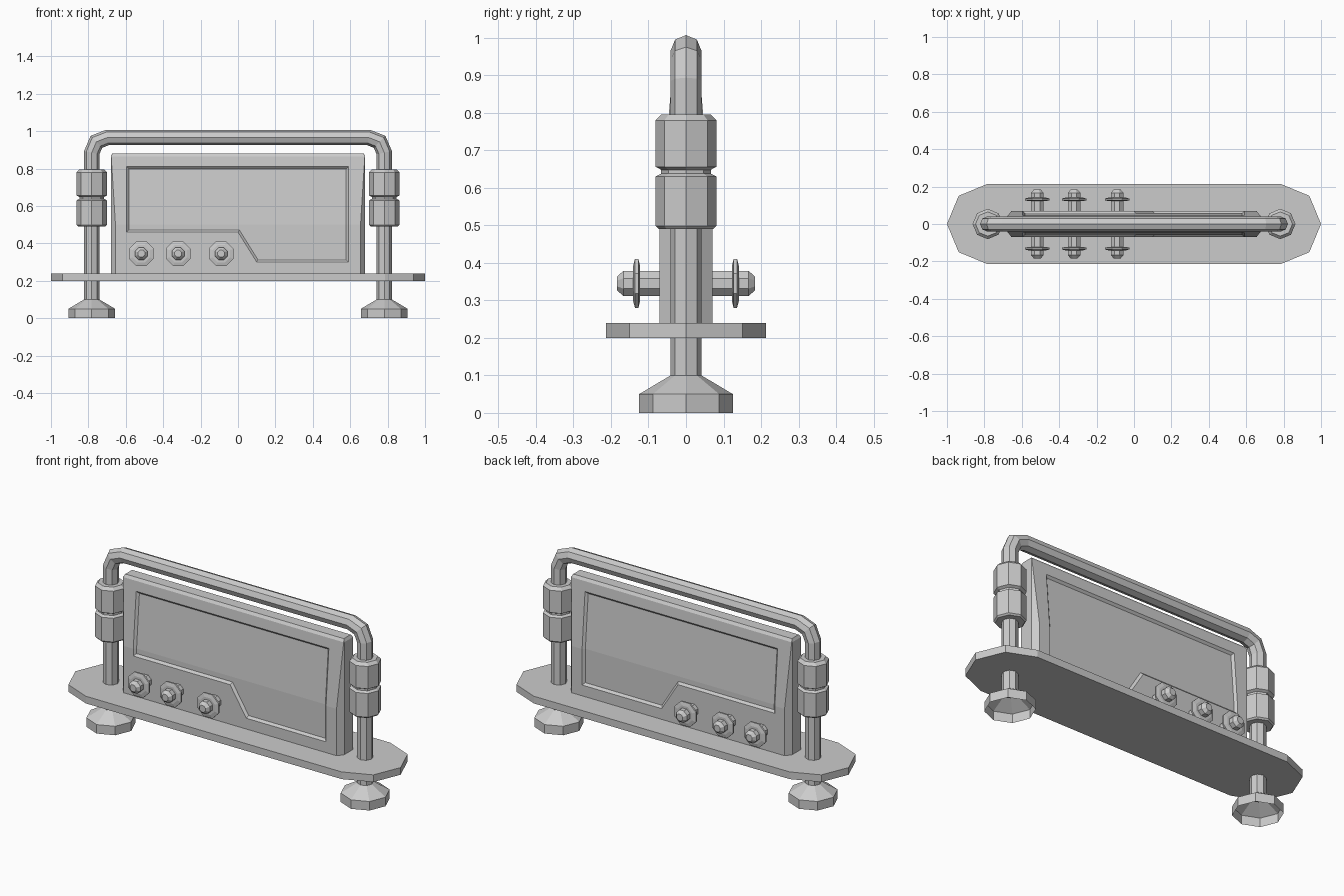
import bpy, bmesh
from math import sin, cos, pi
from mathutils import Vector

if "Cube" in bpy.data.objects:
    bpy.data.objects.remove(bpy.data.objects["Cube"])


def finish(name, bm):
    bmesh.ops.remove_doubles(bm, verts=bm.verts, dist=1e-5)
    bmesh.ops.recalc_face_normals(bm, faces=bm.faces)
    mesh = bpy.data.meshes.new(name)
    bm.to_mesh(mesh)
    bm.free()
    obj = bpy.data.objects.new(name, mesh)
    bpy.context.collection.objects.link(obj)
    return obj


def loft(name, rings, cap_start=True, cap_end=True):
    bm = bmesh.new()
    loops = [[bm.verts.new(p) for p in ring] for ring in rings]
    n = len(loops[0])
    for a, b in zip(loops, loops[1:]):
        for i in range(n):
            j = (i + 1) % n
            bm.faces.new((a[i], a[j], b[j], b[i]))
    if cap_start:
        bm.faces.new(loops[0])
    if cap_end:
        bm.faces.new(loops[-1])
    return finish(name, bm)


def lathe(name, center, u, v, axis, profile, phase=0.0, cap_start=True):
    """Eight-sided turned part; profile is (radius, distance along axis)."""
    c, u, v, axis = map(Vector, (center, u, v, axis))
    angles = [phase + i * pi / 4 for i in range(8)]
    rings = [[c + axis * h + (u * cos(a) + v * sin(a)) * r for a in angles]
             for r, h in profile]
    return loft(name, rings, cap_start)


X, Y, Z = (1, 0, 0), (0, 1, 0), (0, 0, 1)

# Base plate with faceted round ends
R, CX = 0.213, 0.787
outline = [(CX + R * cos(k * pi / 4), R * sin(k * pi / 4)) for k in range(-2, 3)]
outline += [(-x, -y) for x, y in outline]
loft("base_plate", [[(x, y, z) for x, y in outline] for z in (0.2, 0.24)])

# Tubular frame, mitred at each bend
half = [(-0.782, 0.09), (-0.782, 0.885), (-0.757, 0.943), (-0.698, 0.966)]
path = [Vector((x, 0, z)) for x, z in half + [(-x, z) for x, z in reversed(half)]]
rings = []
for i, p in enumerate(path):
    d0 = (p - path[max(i - 1, 0)]).normalized()
    d1 = (path[min(i + 1, len(path) - 1)] - p).normalized()
    t = (d0 + d1).normalized()
    side = Vector((t.z, 0, -t.x)) / t.dot(d1 if d1.length else d0)
    rings.append([p + 0.041 * (side * cos(k * pi / 4) + Vector(Y) * sin(k * pi / 4))
                  for k in range(8)])
loft("tube_frame", rings)

# Feet (open underneath) and double collars on both uprights
for label, sx in (("left", -1), ("right", 1)):
    pos = (0.782 * sx, 0, 0)
    lathe(label + "_foot", pos, X, Y, Z,
          [(0.125, 0), (0.125, 0.05), (0.041, 0.1)], cap_start=False)
    lathe(label + "_collar", pos, X, Y, Z,
          [(0.073, 0.49), (0.081, 0.498), (0.081, 0.63), (0.066, 0.638),
           (0.066, 0.648), (0.081, 0.656), (0.081, 0.78), (0.065, 0.796)])


# Panel: flat outline with recessed screen, bent to the tapering thickness
def thickness(z):
    return 0.07 - max(0, z - 0.5) * 0.03 / 0.365


E = 0.038
bm = bmesh.new()
edge = [(0.655, 0.24), (0.655, 0.5), (0.678, 0.865)]
outer = edge + [(-x, z) for x, z in reversed(edge)]
screen = [(-0.595, 0.46), (0, 0.46), (0.1, 0.3), (0.59, 0.3), (0.59, 0.81), (-0.595, 0.81)]
inner = [(-0.583, 0.472), (0.007, 0.472), (0.107, 0.312), (0.578, 0.312),
         (0.578, 0.798), (-0.583, 0.798)]
lo, ls, li = [[bm.verts.new((x, d, z)) for x, z in pts]
              for pts, d in ((outer, 0), (screen, 0), (inner, 0.012))]
edges = [bm.edges.new((l[i], l[(i + 1) % 6])) for l in (lo, ls) for i in range(6)]
bmesh.ops.triangle_fill(bm, edges=edges, use_beauty=True, normal=(0, -1, 0))
for i in range(6):
    j = (i + 1) % 6
    bm.faces.new((ls[i], ls[j], li[j], li[i]))
bm.faces.new(li)
bmesh.ops.bisect_plane(bm, geom=bm.verts[:] + bm.edges[:] + bm.faces[:], dist=1e-5,
                       plane_co=(0, 0, 0.5), plane_no=Z)
for v in bm.verts:
    v.co.y -= thickness(v.co.z)


def face(*pts):
    bm.faces.new([bm.verts.new(p) for p in pts])


# Panel ends, bevelled top and underside
for s in (-1, 1):
    for (xa, za), (xb, zb) in zip(edge, edge[1:]):
        face((s * xa, -thickness(za), za), (s * 0.68, -E, za),
             (s * 0.68, -E, zb), (s * xb, -thickness(zb), zb))
        face((s * 0.68, -E, za), (s * 0.68, 0, za), (s * 0.68, 0, zb), (s * 0.68, -E, zb))
    face((s * 0.68, -E, 0.865), (s * 0.68, 0, 0.865), (s * 0.672, 0, 0.88), (s * 0.672, -0.03, 0.88))
    face((s * 0.678, -0.04, 0.865), (s * 0.68, -E, 0.865), (s * 0.672, -0.03, 0.88))
face((-0.678, -0.04, 0.865), (0.678, -0.04, 0.865), (0.672, -0.03, 0.88), (-0.672, -0.03, 0.88))
face((-0.672, -0.03, 0.88), (0.672, -0.03, 0.88), (0.672, 0, 0.88), (-0.672, 0, 0.88))
face((-0.655, -0.07, 0.24), (0.655, -0.07, 0.24), (0.68, -E, 0.24), (0.68, 0, 0.24),
     (-0.68, 0, 0.24), (-0.68, -E, 0.24))
bmesh.ops.mirror(bm, geom=bm.verts[:] + bm.edges[:] + bm.faces[:], axis='Y', merge_dist=1e-5)
finish("panel", bm)

# Three through-bolts with an octagonal washer on each side
for n, bx in enumerate((-0.517, -0.32, -0.09), 1):
    pos = (bx, 0, 0.345)
    lathe(f"bolt_{n}", pos, X, Z, Y,
          [(0.02, -0.184), (0.036, -0.167), (0.036, 0.167), (0.02, 0.184)], pi / 8)
    for label, s in (("front", -1), ("back", 1)):
        lathe(f"{label}_washer_{n}", pos, X, Z, (0, s, 0),
              [(0.05, 0.122), (0.071, 0.127), (0.071, 0.136), (0.05, 0.141)], pi / 8)
